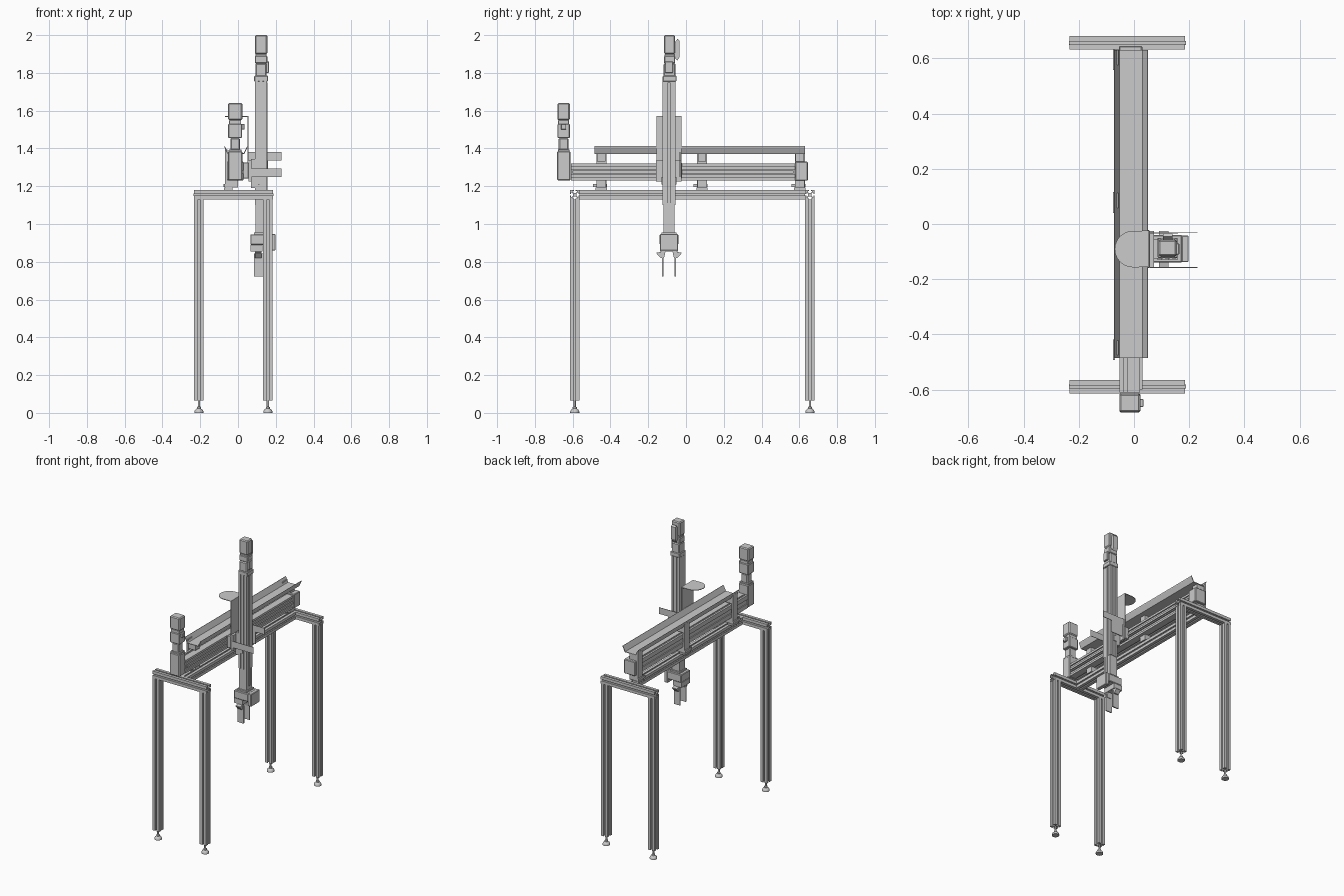
import bpy, bmesh, math
from mathutils import Vector


def finish(name, bm, bevel=0.0):
    if bevel:
        bmesh.ops.bevel(bm, geom=bm.edges[:], offset=bevel, segments=1, affect='EDGES')
    bmesh.ops.recalc_face_normals(bm, faces=bm.faces[:])
    me = bpy.data.meshes.new(name)
    bm.to_mesh(me)
    bm.free()
    ob = bpy.data.objects.new(name, me)
    bpy.context.collection.objects.link(ob)
    return ob


def prism(name, pts, axis, a, b, bevel=0.0):
    """Extrude a 2D outline along an axis from a to b."""
    put = {'x': lambda u, v, t: (t, u, v), 'y': lambda u, v, t: (u, t, v),
           'z': lambda u, v, t: (u, v, t)}[axis]
    bm = bmesh.new()
    lo = [bm.verts.new(put(u, v, a)) for u, v in pts]
    hi = [bm.verts.new(put(u, v, b)) for u, v in pts]
    bm.faces.new(lo)
    bm.faces.new(hi)
    n = len(pts)
    for i in range(n):
        j = (i + 1) % n
        bm.faces.new((lo[i], lo[j], hi[j], hi[i]))
    return finish(name, bm, bevel)


def box(name, x0, x1, y0, y1, z0, z1, bevel=0.0):
    return prism(name, [(x0, y0), (x1, y0), (x1, y1), (x0, y1)], 'z', z0, z1, bevel)


def lathe(name, prof, x, y, seg=20):
    """Revolve (radius, z) points around a vertical axis."""
    bm = bmesh.new()
    rings = [[bm.verts.new((x + r * math.cos(2 * math.pi * i / seg),
                            y + r * math.sin(2 * math.pi * i / seg), z))
              for i in range(seg)] for r, z in prof]
    for p, q in zip(rings, rings[1:]):
        for i in range(seg):
            j = (i + 1) % seg
            bm.faces.new((p[i], p[j], q[j], q[i]))
    bm.faces.new(rings[0])
    bm.faces.new(rings[-1])
    ob = finish(name, bm)
    for f in ob.data.polygons:
        f.use_smooth = len(f.vertices) == 4
    ob.data.set_sharp_from_angle(angle=math.radians(35))


def tslot(cu, cv, h=0.025):
    """Square aluminium profile with a T slot in every side."""
    side = [(h, -h), (h, -.005), (h - .006, -.005), (h - .006, -.011),
            (h - .010, -.011), (h - .016, -.005)]
    side += [(u, -v) for u, v in reversed(side[1:])]
    pts = []
    for k in range(4):
        for u, v in side:
            for _ in range(k):
                u, v = -v, u
            pts.append((cu + u, cv + v))
    return pts


LEG_X, LEG_Y, BX = (-.207, .158), (-.589, .656), -.02

# Legs with levelling feet and cross beams
for y in LEG_Y:
    end = 'front' if y < 0 else 'back'
    for x in LEG_X:
        tag = end + ('_left' if x < 0 else '_right')
        prism(tag + '_leg', tslot(x, y), 'z', .065, 1.13)
        lathe(tag + '_foot', [(.024, 0), (.024, .008), (.020, .016), (.011, .023),
                              (.011, .031), (.006, .033), (.006, .066)], x, y)
    prism(end + '_cross_beam', tslot(y, 1.155), 'x', -.233, .185)
    for x in (-.236, .185):
        box(end + '_beam_bolt', x, x + .003, y - .007, y + .007, 1.148, 1.162)

# Lengthwise frame beam
prism('long_beam', tslot(BX, 1.155), 'y', -.564, .631)

# Horizontal linear module: grooved body, drive end and idler end
half = [(-.052, 1.23), (-.038, 1.23), (-.038, 1.236), (-.026, 1.236), (-.026, 1.23),
        (.008, 1.23), (.022, 1.23), (.022, 1.245), (.014, 1.245), (.014, 1.262), (.022, 1.262)]
body = half + [(x, 2.55 - z) for x, z in reversed(half)]
body += [(-.052, 1.29), (-.045, 1.29), (-.045, 1.26), (-.052, 1.26)]
prism('horizontal_axis', body, 'y', -.61, .58)
box('guide_rail', .022, .03, -.60, .57, 1.268, 1.282)
box('axis_end_block', -.055, .03, .578, .645, 1.23, 1.33, .004)

# Horizontal drive: gearbox and motor stack
MX, MY = -.015, -.648
box('drive_gearbox', -.053, .023, -.682, -.612, 1.23, 1.385, .005)


def stack(name, cx, cy, parts):
    for i, (w, d, z0, z1, bv) in enumerate(parts):
        box(f'{name}_{i + 1}', cx - w, cx + w, cy - d, cy + d, z0, z1, bv)


stack('horizontal_motor', MX, MY, [(.034, .03, 1.38, 1.395, .002), (.026, .026, 1.39, 1.455, .006),
      (.037, .033, 1.455, 1.53, .004), (.032, .029, 1.525, 1.55, .002), (.038, .033, 1.55, 1.64, .006)])
box('motor_plug', .02, .034, MY - .014, MY + .014, 1.50, 1.53, .002)

# Cable tray: channel with outward lips
tray = [(-.072, 1.412), (-.072, 1.409), (-.055, 1.409), (-.055, 1.37), (.035, 1.37),
        (.035, 1.409), (.05, 1.409), (.05, 1.412), (.032, 1.412), (.032, 1.373),
        (-.052, 1.373), (-.052, 1.412)]
tray = [(-.072, 1.412), (-.070, 1.412), (-.052, 1.375), (.030, 1.375), (.048, 1.412),
        (.050, 1.412), (.050, 1.405), (.034, 1.371), (-.056, 1.371), (-.072, 1.405)]
prism('cable_tray', tray, 'y', -.485, .63)

# Tray brackets standing on the beam behind the axis
for i, y in enumerate((-.448, .085, .603)):
    n = f'tray_bracket_{i + 1}'
    box(n + '_upright', -.068, -.056, y - .027, y + .027, 1.19, 1.395)
    box(n + '_base', -.074, -.03, y - .03, y + .03, 1.18, 1.192)
    box(n + '_lower_block', -.056, .0, y - .025, y + .025, 1.192, 1.23)
    box(n + '_upper_block', -.056, .0, y - .022, y + .022, 1.33, 1.371)
    box(n + '_clamp', -.076, -.068, y - .045, y + .03, 1.196, 1.212)

# Carriage and its mounting plates
CY = -.09
box('carriage', .026, .056, -.16, -.022, 1.24, 1.325, .003)
box('carriage_plate', .056, .072, -.158, -.025, 1.225, 1.335)
box('vertical_axis_mount', .07, .093, -.125, -.055, 1.19, 1.345)

# Cable shelf: upright sheet with a rounded top
box('cable_shelf_upright', .05, .055, -.157, -.025, 1.325, 1.57)
r = .066
rim = [(.055, CY - r)] + [(.055, CY + r)]
rim += [(-.004 + r * math.cos(a), CY - .001 + r * math.sin(a))
        for a in [math.radians(90 + 15 * k) for k in range(13)]]
prism('cable_shelf_top', [rim[0]] + rim[1:], 'z', 1.567, 1.571)

# Vertical linear module: grooved profile
z_half = [(.09, -.035), (.105, -.035), (.105, -.029), (.113, -.029), (.113, -.035),
          (.13, -.035), (.13, -.029), (.138, -.029), (.138, -.035), (.152, -.035),
          (.152, -.012), (.146, -.012)]
zp = [(x, CY + y) for x, y in z_half] + [(x, CY - y) for x, y in reversed(z_half)]
prism('vertical_axis', zp, 'z', 1.10, 1.78)
box('vertical_ram', .092, .15, CY - .029, CY + .029, .95, 1.11)
box('ram_rail', .15, .156, CY - .008, CY + .008, .98, 1.75)
for y in (-.036, .036):
    box('axis_side_lug', .10, .125, CY + y - .004, CY + y + .004, 1.21, 1.25)

# Vertical motor stack with plug housing
stack('vertical_motor', .122, CY + .003, [(.036, .036, 1.755, 1.785, .003), (.03, .032, 1.78, 1.85, .006),
      (.033, .029, 1.85, 1.89, .004), (.029, .026, 1.885, 1.90, .002), (.033, .029, 1.90, 2.0, .006)])
prism('vertical_motor_plug', [(-.06, 1.88), (-.045, 1.865), (-.034, 1.885), (-.034, 1.97),
      (-.045, 1.98), (-.06, 1.96)], 'x', .105, .14)
box('sensor_plug', .15, .164, CY - .02, CY + .02, 1.80, 1.86, .002)

# Thin sensor tabs beside the vertical axis
box('front_sensor_tab', .056, .23, -.159, -.156, 1.25, 1.295)
box('back_sensor_tab', .15, .23, -.033, -.030, 1.335, 1.38)
box('back_tab_arm', .056, .16, -.034, -.030, 1.25, 1.38)

# Gripper: adapter, body with side housing, jaws and fingers
box('gripper_adapter', .085, .158, CY - .04, CY + .04, .935, .955)
box('gripper_body', .065, .175, CY - .05, CY + .05, .89, .945, .004)
box('gripper_core', .065, .13, CY - .047, CY + .047, .855, .89)
box('gripper_front_cover', .172, .198, CY - .048, CY + .048, .86, .947, .003)
for s, tag in ((-1, 'front'), (1, 'back')):
    pts = [(CY + s * u, z) for u, z in ((.018, .858), (.065, .848), (.065, .843), (.045, .82), (.026, .82))]
    prism(tag + '_jaw', pts, 'x', .09, .125)
    y = CY + s * .033
    box(tag + '_finger', .085, .132, y - .004, y + .004, .722, .845)
